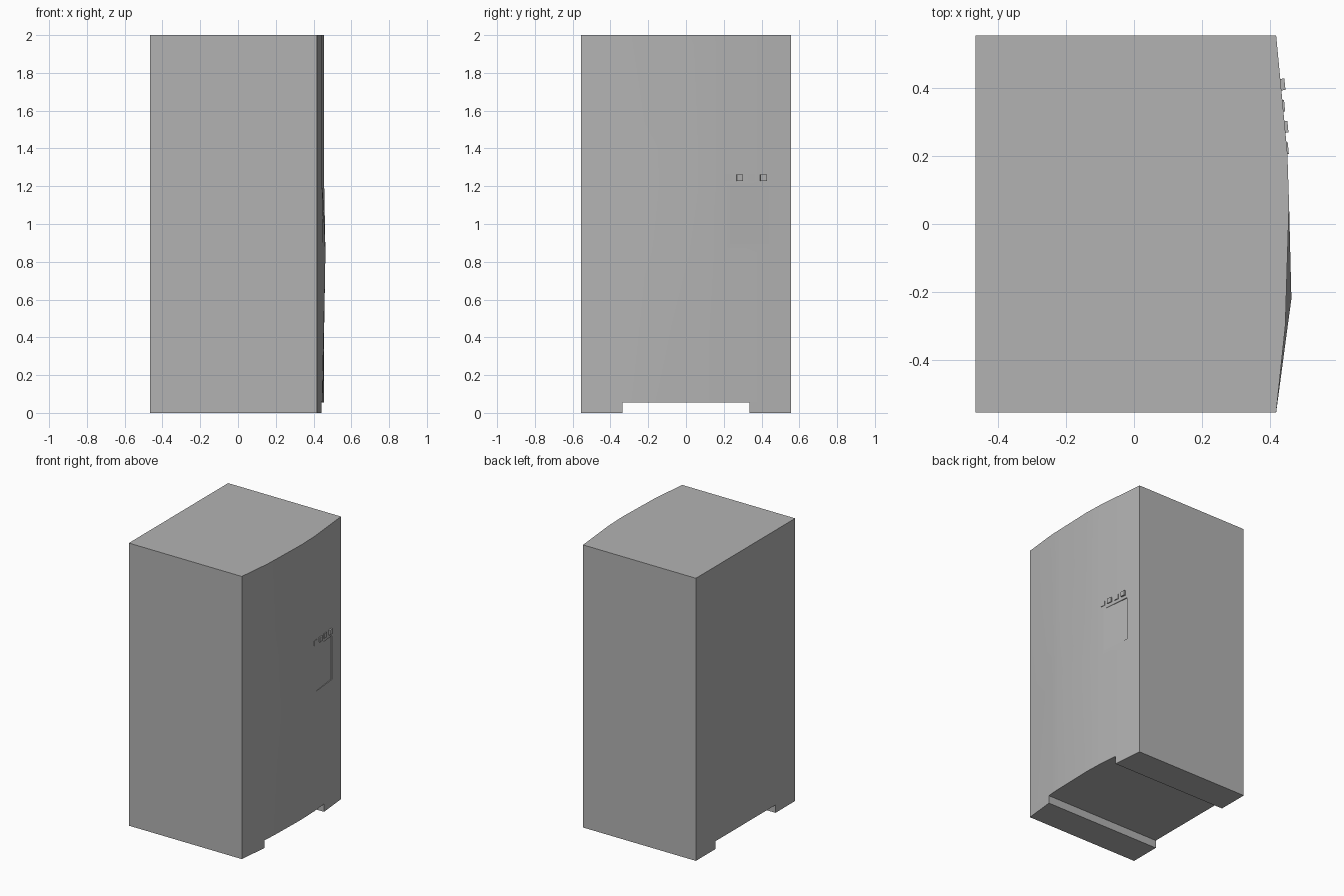
import bpy, bmesh, math

if "Cube" in bpy.data.objects:
    bpy.data.objects.remove(bpy.data.objects["Cube"])

grey = bpy.data.materials.new("dark_grey")
grey.diffuse_color = (0.45, 0.45, 0.45, 1)
grey.use_nodes = True
grey.node_tree.nodes["Principled BSDF"].inputs["Base Color"].default_value = grey.diffuse_color

# bow of the door across the width, as a few straight facets: (y, x)
BOW = [(-0.555, 0.418), (-0.3, 0.445), (0.06, 0.456), (0.21, 0.451), (0.555, 0.418)]


def front_x(y):
    for (y0, x0), (y1, x1) in zip(BOW, BOW[1:]):
        if y <= y1:
            return x0 + (x1 - x0) * (y - y0) / (y1 - y0)


def box(name, center, size, angle=0.0):
    bpy.ops.mesh.primitive_cube_add(size=1, location=center, rotation=(0, 0, angle))
    ob = bpy.context.object
    ob.name = name
    ob.scale = size
    bpy.ops.object.transform_apply(location=False, rotation=False, scale=True)
    ob.data.materials.append(grey)
    return ob


def cut(target, cutter):
    cutter.hide_render = True
    mod = target.modifiers.new("cut", 'BOOLEAN')
    mod.operation = 'DIFFERENCE'
    mod.solver = 'EXACT'
    mod.object = cutter
    bpy.context.view_layer.objects.active = target
    bpy.ops.object.modifier_apply(modifier=mod.name)
    bpy.data.objects.remove(cutter)


# cabinet: straight back and sides, bowed front with a swollen lower area
ys = [-0.555, -0.3, -0.22, 0.06, 0.21, 0.555]
zs = [0.0, 0.06, 0.85, 1.22, 2.0]
bulge = {(-0.22, 0.85): 0.0155, (-0.3, 0.85): 0.007, (-0.22, 0.06): 0.002}
bm = bmesh.new()
front = [[bm.verts.new((front_x(y) + bulge.get((y, z), 0), y, z)) for y in ys] for z in zs]
bl, br = [[bm.verts.new((-0.466, y, z)) for z in (0.0, 2.0)] for y in (-0.555, 0.555)]
for a, b in zip(front, front[1:]):
    for i in range(len(ys) - 1):
        bm.faces.new((a[i], a[i + 1], b[i + 1], b[i]))
bm.faces.new([bl[0], br[0]] + front[0][::-1])
bm.faces.new([bl[1]] + front[-1] + [br[1]])
bm.faces.new([bl[0]] + [r[0] for r in front] + [bl[1]])
bm.faces.new([br[0], br[1]] + [r[-1] for r in front[::-1]])
bm.faces.new((bl[0], bl[1], br[1], br[0]))
bmesh.ops.recalc_face_normals(bm, faces=bm.faces)
mesh = bpy.data.meshes.new("cabinet")
bm.to_mesh(mesh)
bm.free()
mesh.materials.append(grey)
cabinet = bpy.data.objects.new("cabinet", mesh)
bpy.context.collection.objects.link(cabinet)

# gap between the two feet, running the full depth
cut(cabinet, box("foot_gap_cutter", (0, 0, -0.022), (1.4, 0.67, 0.155)))

# very shallow recessed panel under the buttons, deeper at its far side
cut(cabinet, box("panel_cutter", (front_x(0.335) + 0.0455, 0.34, 1.05),
                 (0.10, 0.21, 0.31), 0.12))

bpy.ops.object.select_all(action='DESELECT')
cabinet.select_set(True)
bpy.context.view_layer.objects.active = cabinet
bpy.ops.object.shade_smooth_by_angle(angle=math.radians(20))

# row of selection buttons following the bow of the door
for i, (y, out) in enumerate(((0.222, 0.004), (0.285, 0.009), (0.347, 0.005), (0.410, 0.012))):
    box(f"button_{i + 1}", (front_x(y) + out - 0.01, y, 1.245), (0.02, 0.034, 0.034), 0.0957)
